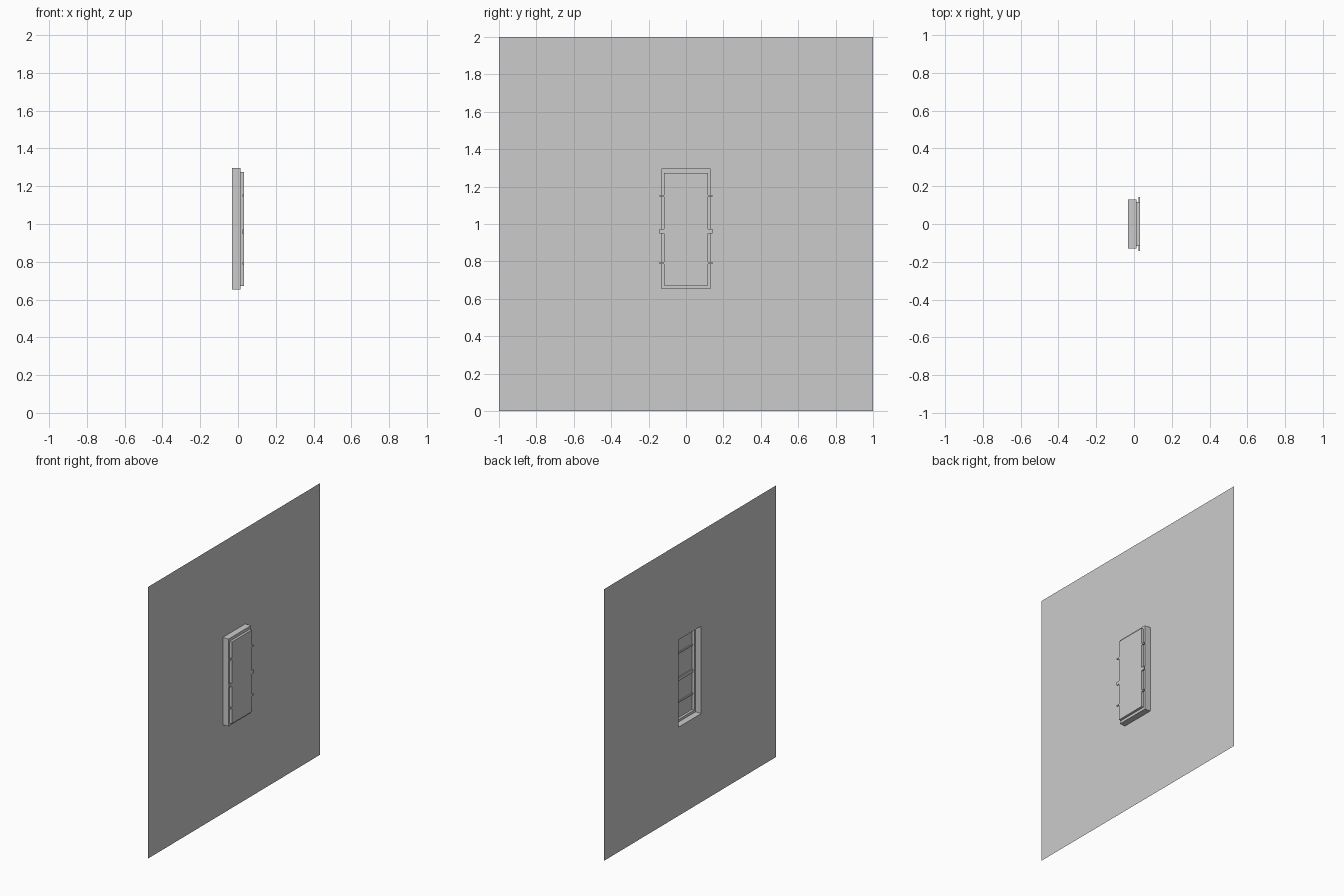
import bpy, bmesh

if "Cube" in bpy.data.objects:
    bpy.data.objects.remove(bpy.data.objects["Cube"])

grey = bpy.data.materials.new("plain_grey")
grey.diffuse_color = (0.6, 0.6, 0.6, 1)
grey.use_nodes = True
grey.node_tree.nodes["Principled BSDF"].inputs["Base Color"].default_value = grey.diffuse_color


def finish(bm, name):
    me = bpy.data.meshes.new(name)
    bm.to_mesh(me)
    bm.free()
    me.materials.append(grey)
    ob = bpy.data.objects.new(name, me)
    bpy.context.collection.objects.link(ob)
    return ob


def rings(name, levels, cap=False):
    """Skin nested rectangles (x, half_width, z_low, z_high); cap closes the last."""
    bm = bmesh.new()
    loops = [[bm.verts.new((x, y, z)) for y, z in
              ((-w, lo), (w, lo), (w, hi), (-w, hi))] for x, w, lo, hi in levels]
    for a, b in zip(loops, loops[1:]):
        for i in range(4):
            j = (i + 1) % 4
            bm.faces.new((a[i], a[j], b[j], b[i]))
    if cap:
        bm.faces.new(loops[-1])
    return finish(bm, name)


def bar(name, x0, x1, half_y, z, half_z):
    bm = bmesh.new()
    bmesh.ops.create_cube(bm, size=1)
    bmesh.ops.scale(bm, vec=(x1 - x0, 2 * half_y, 2 * half_z), verts=bm.verts)
    bmesh.ops.translate(bm, vec=((x0 + x1) / 2, 0, z), verts=bm.verts)
    return finish(bm, name)


BACK, STEP, FRONT = -0.032, 0.014, 0.032
OUTER = (0.131, 0.653, 1.296)
INNER = (0.117, 0.672, 1.274)

# thin wall with a rectangular opening
rings("wall", [(BACK, 1.0, 0.0, 2.0), (BACK, *OUTER)])

# window recess: deep surround and narrow step
rings("window_surround", [(BACK, *OUTER), (STEP, *OUTER), (STEP, *INNER)])

# shallow pane box closing the recess
rings("window_pane", [(STEP, *INNER), (FRONT, *INNER)], cap=True)

# crossbars running behind the pane and poking out at both sides
for name, z, h in (("upper_bar", 1.151, 0.005),
                   ("middle_bar", 0.96, 0.012),
                   ("lower_bar", 0.791, 0.005)):
    bar(name, 0.023, FRONT - 0.0005, 0.142, z, h)
